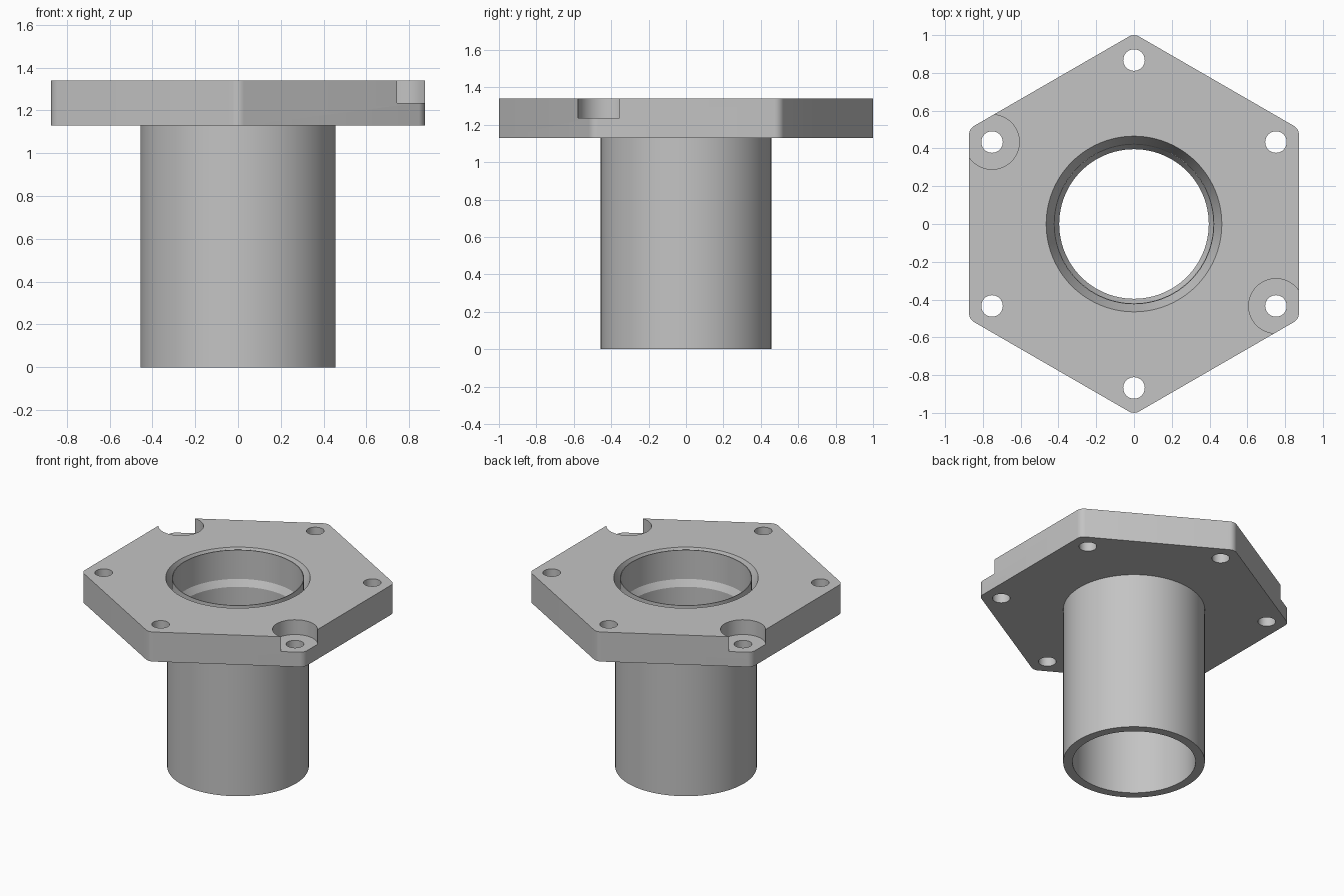
import bpy
import bmesh
from math import cos, sin, radians, sqrt, tau
from mathutils import Vector

cube = bpy.data.objects.get("Cube")
if cube:
    bpy.data.objects.remove(cube, do_unlink=True)

TOP, UNDER = 1.34, 1.13          # flange faces
COUNTERBORE_Z = 1.235
APOTHEM, CORNER_R = 0.873, 0.055
HOLE_CIRCLE = 0.868

grey = bpy.data.materials.new("plain_grey")
grey.use_nodes = True
grey.diffuse_color = (0.55, 0.55, 0.55, 1)
grey.node_tree.nodes["Principled BSDF"].inputs["Base Color"].default_value = (0.55, 0.55, 0.55, 1)


def finish(bm, name):
    bmesh.ops.remove_doubles(bm, verts=bm.verts, dist=1e-5)
    bmesh.ops.recalc_face_normals(bm, faces=bm.faces)
    mesh = bpy.data.meshes.new(name)
    bm.to_mesh(mesh)
    bm.free()
    mesh.materials.append(grey)
    obj = bpy.data.objects.new(name, mesh)
    bpy.context.collection.objects.link(obj)
    return obj


def lathe(bm, profile, centre=(0, 0), steps=96):
    """Spin a closed (radius, z) profile around a vertical axis."""
    cx, cy = centre
    rings = [[bm.verts.new((cx + r * cos(tau * i / steps), cy + r * sin(tau * i / steps), z))
              for r, z in profile] for i in range(steps)]
    n = len(profile)
    for i in range(steps):
        a, b = rings[i], rings[(i + 1) % steps]
        for j in range(n):
            k = (j + 1) % n
            if profile[j][0] == 0 and profile[k][0] == 0:
                continue
            bm.faces.new((a[j], b[j], b[k], a[k]))


def plug(bm, radius, low, high, centre):
    lathe(bm, [(0, low), (radius, low), (radius, high), (0, high)], centre, 48)


def smooth(obj):
    bpy.ops.object.select_all(action='DESELECT')
    obj.select_set(True)
    bpy.context.view_layer.objects.active = obj
    bpy.ops.object.shade_smooth_by_angle(angle=radians(20))


# Hexagonal flange with rounded corners
bm = bmesh.new()
reach = (APOTHEM - CORNER_R) * 2 / sqrt(3)
outline = []
for corner in range(6):
    mid = 90 + 60 * corner
    for step in range(7):
        a = radians(mid - 30 + 10 * step)
        outline.append(bm.verts.new((reach * cos(radians(mid)) + CORNER_R * cos(a),
                                     reach * sin(radians(mid)) + CORNER_R * sin(a), UNDER)))
base = bm.faces.new(outline)
ext = bmesh.ops.extrude_face_region(bm, geom=[base], use_keep_orig=True)
bmesh.ops.translate(bm, vec=Vector((0, 0, TOP - UNDER)),
                    verts=[v for v in ext["geom"] if isinstance(v, bmesh.types.BMVert)])
flange = finish(bm, "hex_flange")

# Cutters: flared bore with six bolt holes, and two counterbores
spots = [(HOLE_CIRCLE * cos(radians(a)), HOLE_CIRCLE * sin(radians(a)))
         for a in range(30, 390, 60)]
bm = bmesh.new()
lathe(bm, [(0, 1.0), (0.425, 1.0), (0.425, 1.24), (0.465, TOP), (0.465, 1.5), (0, 1.5)])
for spot in spots:
    plug(bm, 0.057, 1.0, 1.5, spot)
holes = finish(bm, "hole_cutter")

bm = bmesh.new()
for spot in (spots[2], spots[5]):
    plug(bm, 0.145, COUNTERBORE_Z, 1.5, spot)
counterbores = finish(bm, "counterbore_cutter")

bpy.context.view_layer.objects.active = flange
for cutter in (counterbores, holes):
    cutter.hide_render = True
    mod = flange.modifiers.new("cut", 'BOOLEAN')
    mod.operation = 'DIFFERENCE'
    mod.solver = 'EXACT'
    mod.object = cutter
    bpy.ops.object.modifier_apply(modifier=mod.name)
    bpy.data.objects.remove(cutter, do_unlink=True)
smooth(flange)

# Tube with a thin inner lip and a tapered seat
bm = bmesh.new()
lathe(bm, [(0.396, 0), (0.456, 0), (0.456, UNDER), (0.425, UNDER), (0.425, TOP),
           (0.42, TOP), (0.42, 1.135), (0.396, 1.09)])
smooth(finish(bm, "tube"))
